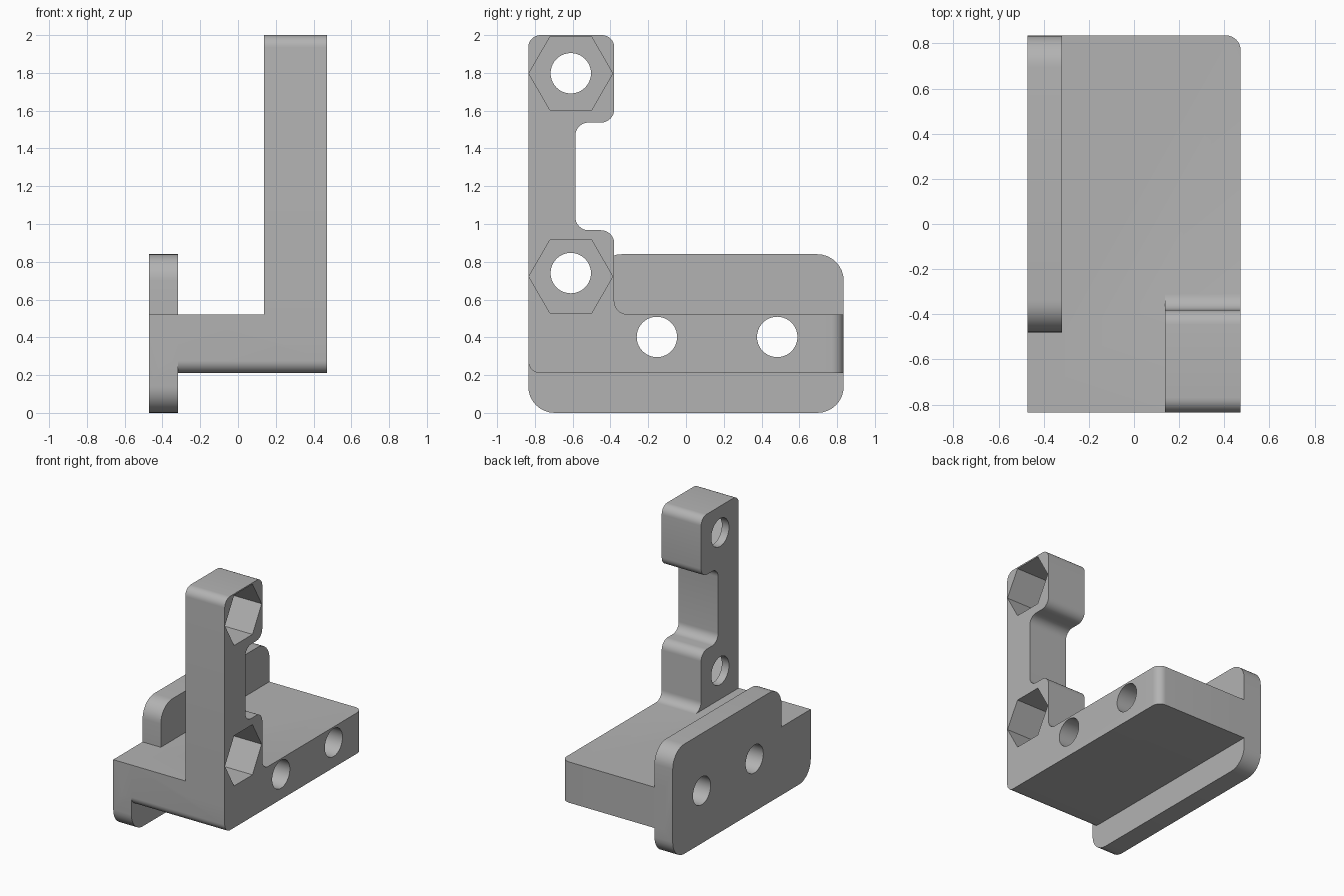
import bpy
import bmesh
import math
from mathutils import Vector

if "Cube" in bpy.data.objects:
    bpy.data.objects.remove(bpy.data.objects["Cube"], do_unlink=True)

# Single plain grey
grey = bpy.data.materials.new("plain_grey")
grey.use_nodes = True
grey.diffuse_color = (0.45, 0.45, 0.45, 1)
grey.node_tree.nodes["Principled BSDF"].inputs["Base Color"].default_value = (0.45, 0.45, 0.45, 1)

HALF = 0.835      # half length along y
RIGHT = 0.472     # outer face on +x
HOLE_R = 0.107


def rounded(corners, steps=8):
    """Turn (y, z, radius) corners into a filleted outline."""
    out = []
    for i, (y, z, r) in enumerate(corners):
        p = Vector((y, z))
        if r == 0:
            out.append(p)
            continue
        a = (Vector(corners[i - 1][:2]) - p).normalized()
        b = (Vector(corners[(i + 1) % len(corners)][:2]) - p).normalized()
        centre = p + (a + b) * r      # all corners are square
        for k in range(steps + 1):
            t = math.pi / 2 * k / steps
            out.append(centre - b * r * math.cos(t) - a * r * math.sin(t))
    return out


def extrude(name, outline, x0, x1, corner_bevel=0):
    """Extrude a y-z outline along x, optionally rounding the back right corner."""
    bm = bmesh.new()
    face = bm.faces.new([bm.verts.new((x0, p[0], p[1])) for p in outline])
    geom = bmesh.ops.extrude_face_region(bm, geom=[face])["geom"]
    new = [v for v in geom if isinstance(v, bmesh.types.BMVert)]
    bmesh.ops.translate(bm, verts=new, vec=(x1 - x0, 0, 0))
    bmesh.ops.recalc_face_normals(bm, faces=bm.faces)
    if corner_bevel:
        edges = [e for e in bm.edges
                 if all(v.co.x > x1 - 0.001 and v.co.y > HALF - 0.001 for v in e.verts)]
        bmesh.ops.bevel(bm, geom=edges, offset=corner_bevel, segments=8,
                        profile=0.5, affect='EDGES')
    mesh = bpy.data.meshes.new(name)
    bm.to_mesh(mesh)
    bm.free()
    mesh.materials.append(grey)
    obj = bpy.data.objects.new(name, mesh)
    bpy.context.collection.objects.link(obj)
    return obj


def polygon(y, z, r, sides):
    angles = [math.tau * i / sides for i in range(sides)]
    return [(y + r * math.cos(t), z + r * math.sin(t)) for t in angles]


def combine(target, tool, operation):
    mod = target.modifiers.new(operation.lower(), 'BOOLEAN')
    mod.object, mod.operation, mod.solver = tool, operation, 'EXACT'
    bpy.context.view_layer.objects.active = target
    bpy.ops.object.modifier_apply(modifier=mod.name)
    bpy.data.objects.remove(tool, do_unlink=True)


# Horizontal slab
bracket = extrude("mounting_bracket", rounded([
    (-HALF, 0.21, 0.065), (HALF, 0.21, 0), (HALF, 0.522, 0), (-HALF, 0.522, 0)]),
    -0.4, RIGHT, corner_bevel=0.065)

# Flange plate with a stepped front
flange = extrude("flange_plate", rounded([
    (-HALF, 0, 0.14), (HALF, 0, 0.14), (HALF, 0.84, 0.14),
    (-0.48, 0.84, 0.14), (-0.48, 0.522, 0), (-HALF, 0.522, 0)]),
    -RIGHT, -0.318)

# Notched upright post with a filleted foot
post = extrude("upright_post", rounded([
    (-HALF, 0.4, 0), (-0.31, 0.4, 0), (-0.31, 0.522, 0),
    (-0.38, 0.522, 0.07), (-0.38, 0.967, 0.07), (-0.586, 0.967, 0.07),
    (-0.586, 1.537, 0.07), (-0.38, 1.537, 0.07), (-0.38, 2, 0.065), (-HALF, 2, 0.065)]),
    0.138, RIGHT)

combine(bracket, flange, 'UNION')
combine(bracket, post, 'UNION')

# Through holes in the slab and the post
for y, z, x0 in [(-0.154, 0.402, -1), (0.483, 0.402, -1),
                 (-0.61, 0.74, 0), (-0.61, 1.798, 0)]:
    combine(bracket, extrude("hole_cutter", polygon(y, z, HOLE_R, 40), x0, 1), 'DIFFERENCE')

# Hexagonal nut pockets
for z in (0.722, 1.797):
    combine(bracket, extrude("nut_cutter", polygon(-0.61, z, 0.222, 6), 0.198, 1), 'DIFFERENCE')

bpy.ops.object.select_all(action='DESELECT')
bracket.select_set(True)
bpy.context.view_layer.objects.active = bracket
bpy.ops.object.shade_smooth_by_angle(angle=math.radians(30))
